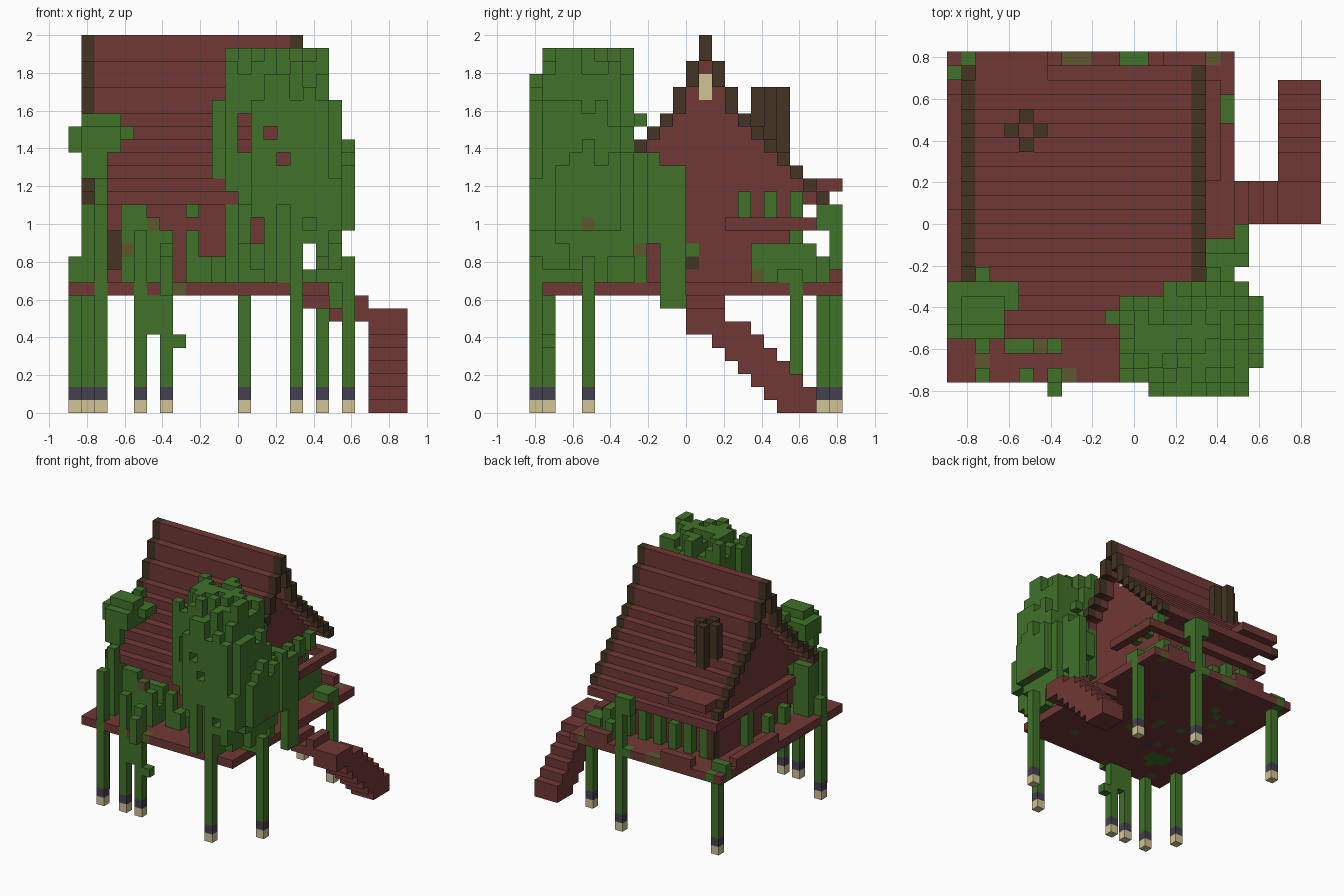
import bpy, bmesh, random
from itertools import product

cube = bpy.data.objects.get("Cube")
if cube:
    bpy.data.objects.remove(cube, do_unlink=True)

random.seed(4)
UNIT = 2 / 29                      # edge length of one block
SIZE = (26, 24)                    # footprint in blocks
taken = set()
SIDES = [(a, s) for a in range(3) for s in (0, 1)]


def material(name, *rgb):
    mat = bpy.data.materials.new(name)
    mat.use_nodes = True
    mat.diffuse_color = (*rgb, 1)
    mat.node_tree.nodes["Principled BSDF"].inputs["Base Color"].default_value = (*rgb, 1)
    return mat


red_wood = material("red wood", .163, .04, .035)
leaf = material("leaf green", .052, .17, .023)
dark_wood = material("dark wood", .058, .033, .016)
sand = material("pale sand", .63, .55, .3)
slate = material("slate purple", .058, .051, .08)
moss = material("moss olive", .11, .095, .03)


def block(x, y, z):
    """Cells of a box; each argument is one index or a (start, end) pair."""
    spans = [range(*v) if isinstance(v, tuple) else (v,) for v in (x, y, z)]
    return set(product(*spans))


def part(name, mat, cells):
    """Make one object from the outer faces of free grid cells."""
    cells = set(cells) - taken
    taken.update(cells)
    bm = bmesh.new()
    for cell in sorted(cells):
        for axis, side in SIDES:
            near = list(cell)
            near[axis] += 2 * side - 1
            if tuple(near) in cells:
                continue
            ring = []
            for u, v in ((0, 0), (1, 0), (1, 1), (0, 1)):
                p = list(cell)
                p[axis] += side
                p[(axis + 1) % 3] += u
                p[(axis + 2) % 3] += v
                ring.append(bm.verts.new(((p[0] - SIZE[0] / 2) * UNIT,
                                          (p[1] - SIZE[1] / 2) * UNIT, p[2] * UNIT)))
            bm.faces.new(ring if side else ring[::-1])
    bmesh.ops.remove_doubles(bm, verts=bm.verts, dist=UNIT / 100)
    mesh = bpy.data.meshes.new(name)
    bm.to_mesh(mesh)
    bm.free()
    mesh.materials.append(mat)
    obj = bpy.data.objects.new(name, mesh)
    bpy.context.collection.objects.link(obj)


# Stilts: pale foot, slate band, green pole; some poles rise past the deck
stilts = {(2, 1): 16, (5, 1): 14, (7, 1): 13, (17, 0): 22, (21, 4): 12,
          (19, 20): 11, (0, 4): 12, (1, 22): 10, (13, 23): 16}
foot, band, pole = set(), set(), set()
for (x, y), top in stilts.items():
    foot |= block(x, y, 0)
    band |= block(x, y, 1)
    pole |= block(x, y, (2, top))
part("stilt_feet", sand, foot)
part("stilt_bands", slate, band)
part("stilt_poles", leaf, pole)

# Deck, with mossy, leafy and slate patches in its surface
spots = [(random.randrange(3, 16), random.randrange(4, 19), 9) for n in range(18)]
part("deck_moss_patches", moss, spots[:3] + [(2, 2, 9), (8, 1, 9), (8, 23, 9),
                                             (9, 23, 9), (18, 18, 9), (18, 23, 9)])
part("deck_leaf_patches", leaf, block((3, 6), (5, 7), 9) | set(spots[3:15])
     | {(0, 22, 9), (1, 23, 9), (12, 23, 9)})
part("deck_slate_patches", slate, spots[15:])
part("deck", red_wood, block((0, 20), (1, 24), 9))

# Small mossy tufts among the leaves
part("moss_tufts", moss, {(21, 4, 14), (19, 8, 12), (16, 17, 10), (6, 3, 14), (4, 3, 12)})

# Roof: stepped gable with dark verges
tops = [29, 27, 25, 23, 22, 21, 20, 19, 18, 17, 16]
roof, verge, walls = set(), set(), set()
for y in range(4, 23):
    d = abs(y - 13)
    roof |= block((2, 17), y, (tops[d + 1], tops[d]))
    for x in (1, 17):
        verge |= block(x, y, (tops[d + 1], tops[d]))
    walls |= block((3, 16), y, (10 if d < 7 else 16, tops[d + 1]))
part("roof_planks", red_wood, roof)
part("roof_verges", dark_wood, verge)
part("gable_ornaments", sand, block(3, 13, (24, 26)) | block(15, 13, (24, 26)))
part("wall_leaves", leaf, [(15, 12, 12)])
part("door_shadow", dark_wood, [(15, 12, 11)])
part("house_walls", red_wood, walls)

# Chimney: four flues around an open middle
flues = set()
for dx, dy in ((1, 0), (-1, 0), (0, 1), (0, -1)):
    flues |= block(5 + dx, 18 + dy, (18, 25))
part("chimney", dark_wood, flues)
part("chimney_middle", red_wood, block(5, 18, (18, 23)))

# Porch beams, rear awning, corner posts and low rails
part("porch_beams", red_wood, block(18, (15, 22), 14) | block((2, 18), 21, 14)
     | block(2, (7, 21), 14))
part("rear_awning", red_wood, block((2, 7), (22, 24), 17) | block((3, 7), 22, 16))
part("corner_posts", dark_wood, block(3, 20, (10, 16)) | block(3, 5, (11, 14)))
part("deck_rails", red_wood, block(0, (13, 21), 10) | block((4, 8), 23, 10)
     | block((15, 18), 23, 10))

# Stairs: side flight, landing, then a flight running backwards
side = set()
for x, low, high in ((20, 7, 9), (21, 7, 8), (22, 7, 9)):
    side |= block(x, (12, 15), (low, high))
part("side_flight", red_wood, side | block((18, 20), (12, 15), 8))
part("stair_landing", red_wood, block((23, 26), (12, 14), (6, 8)))
flight = set()
for n, y in enumerate(range(14, 22)):
    flight |= block((23, 26), y, (max(0, 5 - n), 8 - n + (1 if n > 1 else 0)))
part("back_flight", red_wood, flight - block((23, 26), 21, 2))

# Large tree at the front right: ragged columns under a round crown
crown = set()
for x, y in product(range(12, 22), range(9)):
    r = ((x - 16.2) / 5.3) ** 2 + ((y - 3.9) / 4.6) ** 2
    if r > 1.05 or (x < 15 and y > 6):
        continue
    top = 28 if r < .45 else random.choice((28, 27, 26, 24))
    limits = [(y == 0, 26), (x == 20, 24), (x > 20, 21), (y > 7, 20),
              (x > 17 and y > 6, 20)]
    top = min([top] + [limit for applies, limit in limits if applies])
    top -= random.choice((0, 0, 0, 1, 2))
    low = random.choice((10, 10, 11, 13)) if r < .7 else random.choice((10, 12, 14, 16))
    if x < 13:
        low = 17
    if x > 20:
        low = 14
    if x == 18:
        low = 13
    crown |= block(x, y, (low, top))
crown |= block(11, 5, (18, 24)) | block(20, 0, (14, 18)) | block(18, 8, 22)
# Gaps through which the house shows
for x, low, high in ((13, 20, 23), (15, 21, 22), (16, 19, 20), (14, 11, 15), (18, 14, 15)):
    crown -= block(x, (0, 8), (low, high))
part("large_tree", leaf, crown)
part("hanging_vines", leaf, block((18, 21), 9, (13, 20)) | block(20, (10, 12), (8, 19))
     | block((18, 20), 10, (15, 18)) | block(19, 8, (10, 20)))

# Small tree at the front left
crown = block((1, 4), (4, 8), (20, 22)) | block((1, 4), (5, 7), 22)
crown |= block(0, (5, 8), (20, 22)) | block(4, (6, 8), 21) | block(2, 8, 22)
part("small_tree", leaf, crown | block((1, 3), 4, (18, 20)) | block(2, 3, (10, 18))
     | block((1, 3), (4, 6), (10, 16)))

# Shrubs below the eaves, and offshoots on the stilts
shrubs = block(12, (4, 6), (10, 17))
for x in (4, 5, 6, 7, 9, 10, 11, 14, 15):
    for y in (4, 5):
        if random.random() < .7:
            shrubs |= block(x, y, (10, random.choice((12, 13, 14))))
for x, top in ((4, 16), (5, 16), (6, 15), (7, 14)):
    shrubs |= block(x, 3, (10, top))
part("front_shrubs", leaf, shrubs | block(9, 5, 15))
part("stilt_offshoots", leaf, block(8, 1, 5) | block(6, 1, (6, 9)) | block(7, 0, (9, 12))
     | block(12, 23, (14, 16)) | block(13, 22, (14, 16)))

# Shrubs along the rear and both gable ends
shrubs = set()
for x in range(4, 16, 2):
    shrubs |= block(x, 20, (10, random.choice((13, 14, 16))))
for y in (8, 11, 15):
    shrubs |= block(2, y, (10, random.choice((12, 13, 14))))
for y in (16, 18, 20):
    shrubs |= block(16, y, (15, 17))
part("rear_shrubs", leaf, shrubs | block(16, (17, 22), (10, 13)) | block(15, 22, (10, 12))
     | block((18, 20), (19, 21), 10) | block((0, 2), 22, 10))
